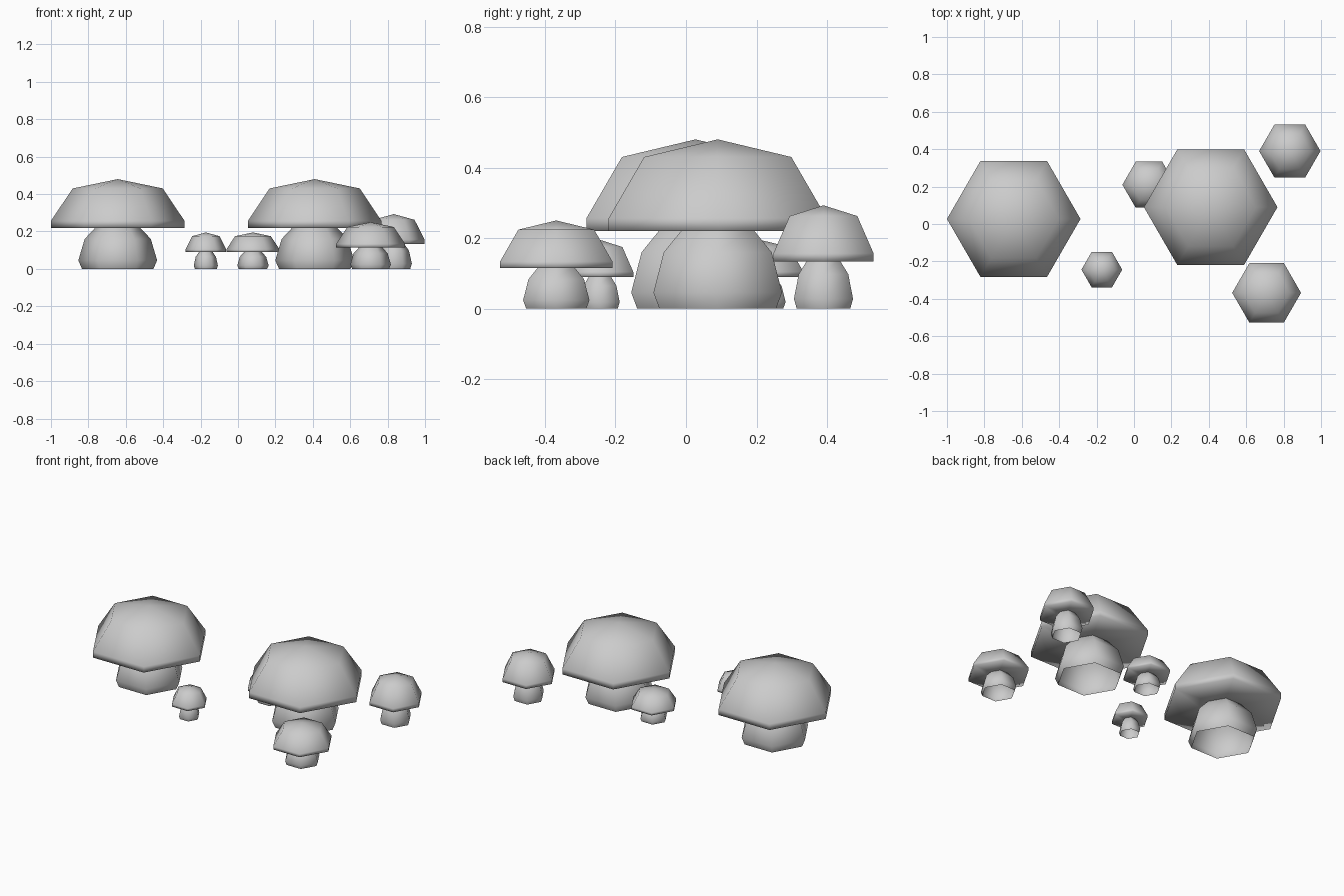
import bpy, bmesh, math

cube = bpy.data.objects.get("Cube")
if cube:
    bpy.data.objects.remove(cube, do_unlink=True)

grey = bpy.data.materials.new("plain_grey")
grey.use_nodes = True
colour = (0.6, 0.6, 0.6, 1)
grey.diffuse_color = colour
grey.node_tree.nodes["Principled BSDF"].inputs["Base Color"].default_value = colour

SIDES = 6
# (radius, height) as fractions of the cap radius and the total height
CAP = [(0.31, 0.48), (1, 0.458), (1, 0.535), (0.675, 0.896), (0, 1)]
STEM = [(0.535, 0), (0.59, 0.095), (0.495, 0.333), (0.31, 0.48)]


def lathe(name, profile, centre, radius, height):
    """Sweep a profile around six sides; a zero radius closes to a point."""
    bm = bmesh.new()
    rings = []
    for r, z in profile:
        count = SIDES if r else 1
        rings.append([bm.verts.new((r * radius * math.cos(math.tau * i / SIDES),
                                    r * radius * math.sin(math.tau * i / SIDES),
                                    z * height)) for i in range(count)])
    for low, high in zip(rings, rings[1:]):
        for i in range(SIDES):
            j = (i + 1) % SIDES
            if len(high) == 1:
                bm.faces.new((low[i], low[j], high[0]))
            else:
                bm.faces.new((low[i], low[j], high[j], high[i]))
    for face in bm.faces:
        face.smooth = True
    mesh = bpy.data.meshes.new(name)
    bm.to_mesh(mesh)
    bm.free()
    mesh.materials.append(grey)
    obj = bpy.data.objects.new(name, mesh)
    obj.location = (*centre, 0)
    bpy.context.collection.objects.link(obj)


# Each mushroom: name, centre, cap radius, height
MUSHROOMS = [
    ("large_right", (-0.643, 0.027), 0.357, 0.48),
    ("large_left", (0.41, 0.09), 0.357, 0.48),
    ("medium_back", (0.833, 0.39), 0.164, 0.293),
    ("medium_front", (0.709, -0.368), 0.184, 0.25),
    ("small_front", (-0.172, -0.244), 0.109, 0.195),
    ("small_back", (0.08, 0.21), 0.142, 0.195),
]
for label, centre, radius, height in MUSHROOMS:
    lathe(label + "_stem", STEM, centre, radius, height)
    lathe(label + "_cap", CAP, centre, radius, height)
